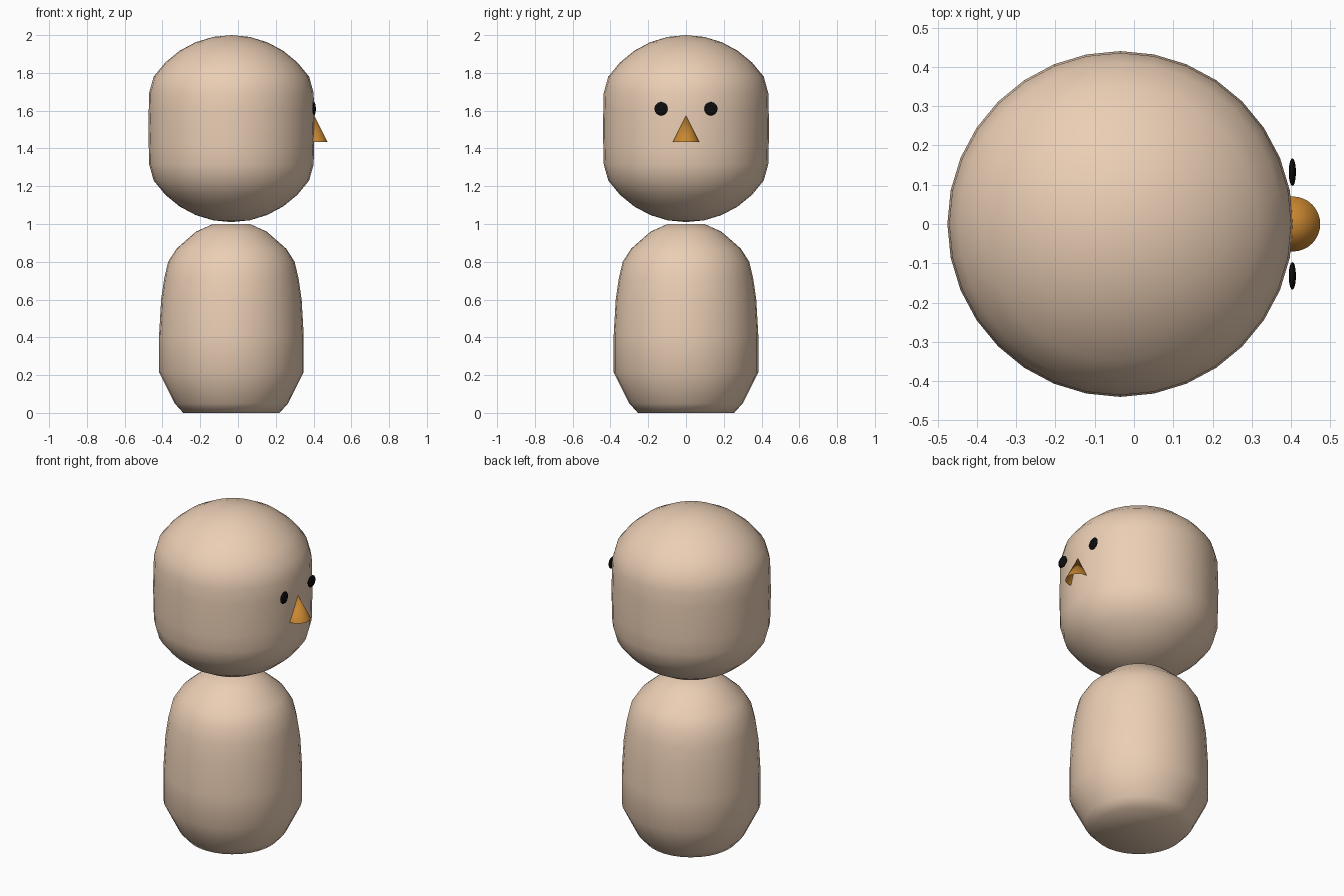
import bpy, bmesh, math

if "Cube" in bpy.data.objects:
    bpy.data.objects.remove(bpy.data.objects["Cube"])

CX = -0.035  # axis of head and body


def material(name, rgb):
    m = bpy.data.materials.new(name)
    m.diffuse_color = (*rgb, 1)
    m.use_nodes = True
    m.node_tree.nodes["Principled BSDF"].inputs["Base Color"].default_value = m.diffuse_color
    return m


skin = material("skin", (0.83, 0.62, 0.46))
black = material("black", (0.004, 0.004, 0.004))
orange = material("orange", (0.58, 0.24, 0.03))


def finish(obj, name, mat, angle=50):
    obj.name = name
    obj.data.materials.append(mat)
    bpy.ops.object.select_all(action='DESELECT')
    obj.select_set(True)
    bpy.context.view_layer.objects.active = obj
    bpy.ops.object.shade_smooth_by_angle(angle=math.radians(angle))


def lathe(name, profile, mat, sides=32):
    """Revolve a (radius, z) profile around the main axis."""
    bm = bmesh.new()
    verts = [bm.verts.new((r, 0, z)) for r, z in profile]
    edges = [bm.edges.new(pair) for pair in zip(verts, verts[1:])]
    bmesh.ops.spin(bm, geom=verts + edges, cent=(0, 0, 0), axis=(0, 0, 1),
                   angle=math.tau, steps=sides)
    bmesh.ops.remove_doubles(bm, verts=bm.verts, dist=0.0005)
    bmesh.ops.recalc_face_normals(bm, faces=bm.faces)
    mesh = bpy.data.meshes.new(name)
    bm.to_mesh(mesh)
    bm.free()
    obj = bpy.data.objects.new(name, mesh)
    bpy.context.collection.objects.link(obj)
    obj.location.x = CX
    finish(obj, name, mat)


# Body: rounded pillar with tapered, flat foot
lathe("body", [(0, 0), (0.255, 0), (0.30, 0.05), (0.383, 0.215), (0.383, 0.41),
               (0.372, 0.60), (0.356, 0.71), (0.335, 0.80), (0.29, 0.87),
               (0.187, 0.96), (0.098, 1.0), (0, 1.0)], skin)

# Head: sphere with its sides pulled in to a near-cylinder
R = 0.495
head = []
for i in range(17):
    a = math.pi * i / 16
    head.append((min(R * math.sin(a), 0.44 - 0.012 * abs(math.cos(a))),
                 1.505 - R * math.cos(a)))
lathe("head", head, skin)

# Eyes: flattened spheres on the +x side of the head
for side, y in (("left", 0.132), ("right", -0.132)):
    bpy.ops.mesh.primitive_uv_sphere_add(segments=32, ring_count=16, radius=0.035,
                                         location=(0.403, y, 1.61))
    eye = bpy.context.object
    eye.scale.x = 0.26
    finish(eye, side + "_eye", black)

# Beak: open cone half sunk into the face
bpy.ops.mesh.primitive_cone_add(vertices=32, radius1=0.07, radius2=0, depth=0.14,
                                end_fill_type='NOTHING', location=(0.404, 0, 1.505))
finish(bpy.context.object, "beak", orange)
